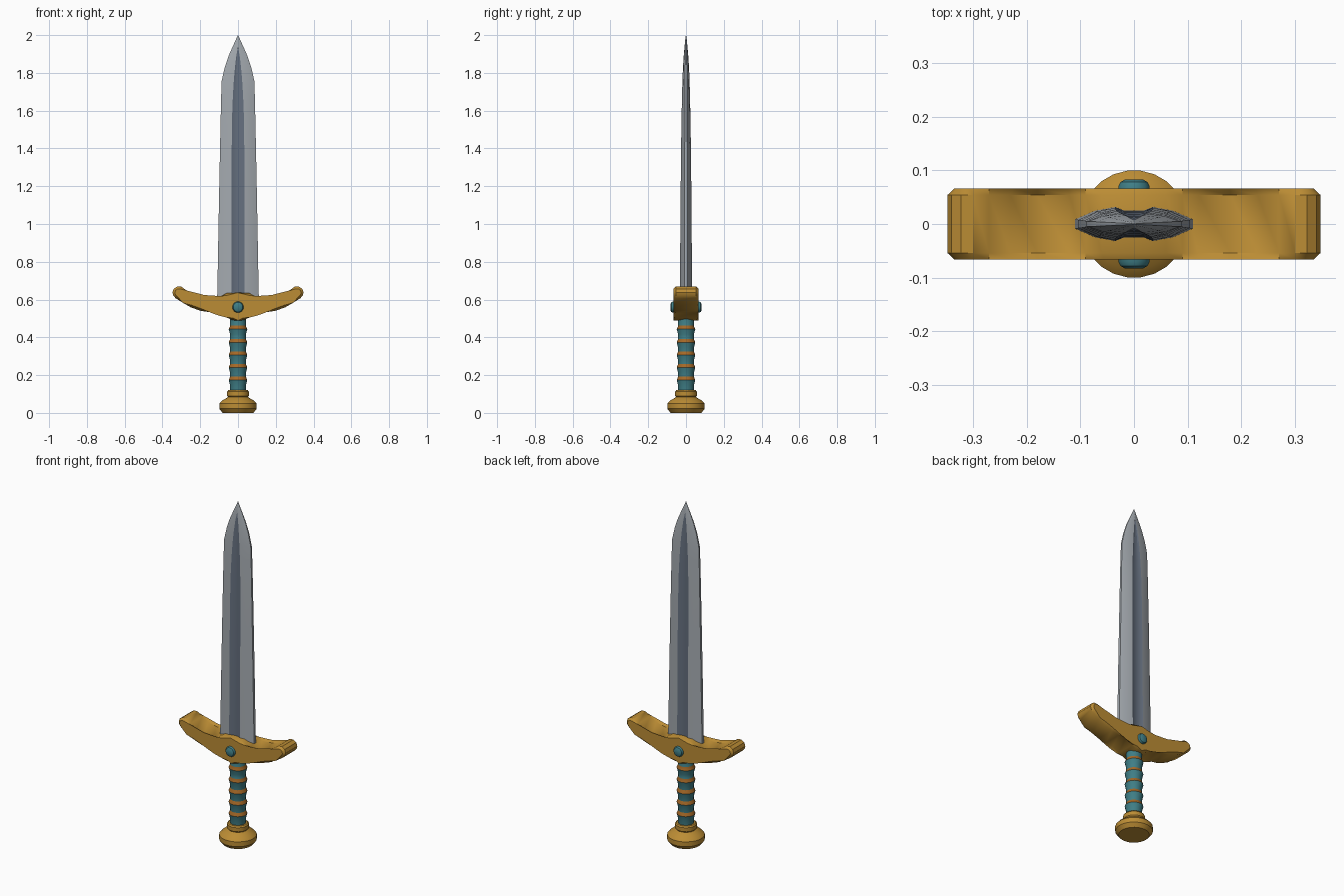
import bpy, bmesh, math
from mathutils import Matrix

if "Cube" in bpy.data.objects:
    bpy.data.objects.remove(bpy.data.objects["Cube"])


def material(name, rgb):
    m = bpy.data.materials.new(name)
    m.diffuse_color = (*rgb, 1)
    m.use_nodes = True
    m.node_tree.nodes["Principled BSDF"].inputs["Base Color"].default_value = m.diffuse_color
    return m


GOLD = material("gold", (0.50, 0.265, 0.035))
STEEL = material("steel", (0.37, 0.40, 0.43))
DARK = material("dark_steel", (0.13, 0.16, 0.21))
TEAL = material("teal", (0.05, 0.21, 0.24))
COPPER = material("copper", (0.38, 0.14, 0.02))


def finish(name, bm, mats, angle=30):
    bmesh.ops.recalc_face_normals(bm, faces=bm.faces)
    me = bpy.data.meshes.new(name)
    bm.to_mesh(me)
    bm.free()
    ob = bpy.data.objects.new(name, me)
    bpy.context.collection.objects.link(ob)
    for m in mats:
        me.materials.append(m)
    bpy.ops.object.select_all(action='DESELECT')
    ob.select_set(True)
    bpy.context.view_layer.objects.active = ob
    bpy.ops.object.shade_smooth_by_angle(angle=math.radians(angle))
    return ob


def bridge(bm, rings, rule=lambda level, side: 0):
    """Skin closed rings of points, cap both ends."""
    loops = [[bm.verts.new(p) for p in r] for r in rings]
    n = len(loops[0])
    for k in range(len(loops) - 1):
        for i in range(n):
            j = (i + 1) % n
            f = bm.faces.new((loops[k][i], loops[k][j], loops[k + 1][j], loops[k + 1][i]))
            f.material_index = rule(k, i)
    bm.faces.new(loops[0])
    bm.faces.new(loops[-1])


def lathe(name, profile, sides, mats, rule=lambda level, side: 0, matrix=None, angle=30):
    bm = bmesh.new()
    turn = [2 * math.pi * (i + 0.5) / sides for i in range(sides)]
    bridge(bm, [[(r * math.cos(a), r * math.sin(a), z) for a in turn] for r, z in profile], rule)
    if matrix:
        bm.transform(matrix)
    return finish(name, bm, mats, angle)


# Pommel: chamfered disc with a collar
lathe("pommel", [(0.082, 0), (0.1, 0.022), (0.1, 0.05), (0.085, 0.066), (0.062, 0.078),
                 (0.053, 0.084), (0.058, 0.09), (0.058, 0.113), (0.052, 0.12)], 24, [GOLD])

# Grip: flared wraps whose upward ledges are copper
profile, ledges = [(0.042, 0.11)], set()
for z in (0.183, 0.25, 0.316, 0.382, 0.452):
    profile += [(0.043, z - 0.036), (0.050, z - 0.009)]
    ledges.add(len(profile) - 1)
    profile.append((0.042, z + 0.010))
profile.append((0.044, 0.51))
lathe("grip", profile, 16, [TEAL, COPPER], lambda k, i: 1 if k in ledges else 0, angle=25)

# Guard: curved crossbar profile, mirrored and extruded in depth
half = [(0.0, 0.489), (0.03, 0.491), (0.06, 0.505), (0.105, 0.529), (0.15, 0.533), (0.20, 0.541),
        (0.25, 0.559), (0.29, 0.582), (0.33, 0.607), (0.343, 0.622), (0.347, 0.638),
        (0.34, 0.657), (0.322, 0.669), (0.30, 0.668), (0.27, 0.647), (0.23, 0.625),
        (0.18, 0.612), (0.12, 0.608), (0.09, 0.619), (0.06, 0.634), (0.0, 0.637)]
outline = half + [(-x, z) for x, z in reversed(half[1:-1])]
bm = bmesh.new()
bridge(bm, [[(x, y, z) for x, z in outline] for y in (-0.066, 0.066)])
rims = [e for e in bm.edges if abs(e.verts[0].co.y - e.verts[1].co.y) < 1e-5]
bmesh.ops.bevel(bm, geom=rims, offset=0.012, segments=1, affect='EDGES')
finish("guard", bm, [GOLD])

# Gems set in both faces of the guard
for side, label in ((1, "front"), (-1, "back")):
    place = Matrix.Translation((0, 0, 0.56)) @ Matrix.Rotation(side * math.pi / 2, 4, 'X')
    lathe(label + "_gem", [(0.03, 0.055), (0.03, 0.07), (0.026, 0.078), (0.017, 0.083)],
          12, [TEAL], matrix=place)

# Blade: height, half width, half thickness, half width of the central groove
stations = [(0.57, 0.111, 0.032, 0.035), (0.77, 0.107, 0.031, 0.035), (1.0, 0.103, 0.030, 0.035),
            (1.31, 0.097, 0.027, 0.034), (1.55, 0.092, 0.024, 0.032), (1.68, 0.089, 0.021, 0.027),
            (1.76, 0.086, 0.019, 0.022), (1.83, 0.070, 0.016, 0.016), (1.89, 0.050, 0.012, 0.009),
            (1.935, 0.030, 0.008, 0.001), (1.97, 0.014, 0.005, 0.0005), (2.0, 0.0008, 0.0008, 0.0002)]
rings = []
for z, w, t, g in stations:
    edge = t * 0.26
    bevel_x = max(g + 0.0002, w * 0.66)
    floor = t - 0.2 * min(t, g)
    right = [(w, -edge), (w, edge), (bevel_x, t * 0.78), (g, t), (g * 0.55, floor)]
    back = right[1:] + [(0, floor - 0.02 * g)] + [(-x, y) for x, y in reversed(right[1:])]
    front = [(x, -y) for x, y in reversed(back)]
    rings.append([(x, y, z) for x, y in back + front])
# sides 3..6 of each nine-point half lie inside the groove
bm = bmesh.new()
bridge(bm, rings, lambda k, i: 1 if 2 <= i % 9 <= 5 and k < 9 else 0)
finish("blade", bm, [STEEL, DARK], 20)
